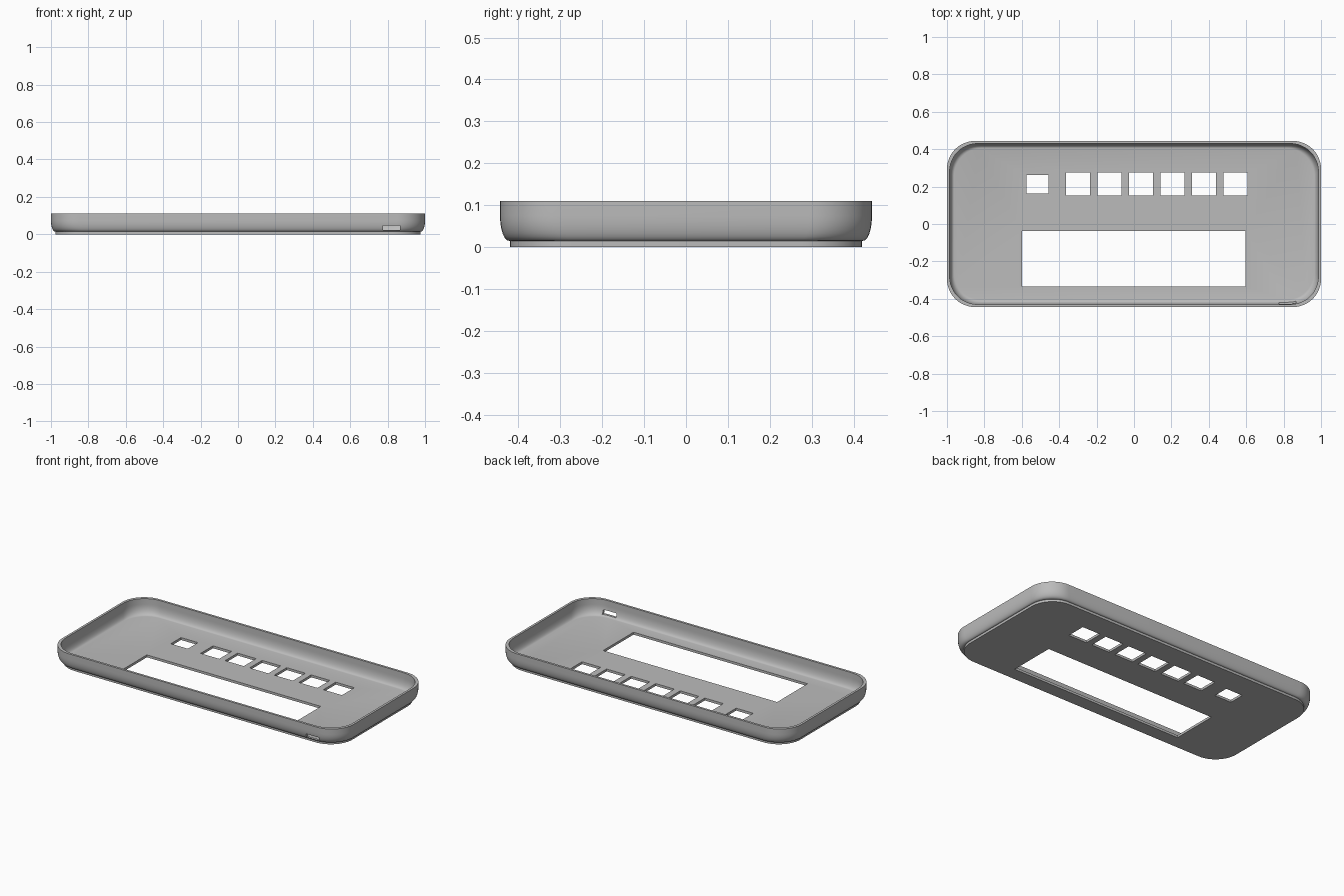
import bpy, bmesh, math

cube = bpy.data.objects.get("Cube")
if cube:
    bpy.data.objects.remove(cube, do_unlink=True)

HALF_X, HALF_Y, RADIUS, HEIGHT = 1.0, 0.444, 0.15, 0.11
FLOOR, BULGE_TOP, STEPS = 0.015, 0.075, 8

grey = bpy.data.materials.new("plain grey")
grey.use_nodes = True
grey.diffuse_color = (0.5, 0.5, 0.5, 1)
grey.node_tree.nodes["Principled BSDF"].inputs["Base Color"].default_value = (0.5, 0.5, 0.5, 1)


def ring(bm, inset, z):
    """Rounded rectangle of vertices, pulled in from the widest outline."""
    verts = []
    for quarter, (sx, sy) in enumerate([(1, 1), (-1, 1), (-1, -1), (1, -1)]):
        for i in range(13):
            a = math.radians(90 * (quarter + i / 12))
            verts.append(bm.verts.new((
                sx * (HALF_X - inset - RADIUS) + RADIUS * math.cos(a),
                sy * (HALF_Y - inset - RADIUS) + RADIUS * math.sin(a), z)))
    return verts


def curve(start, end):
    """Wall section bulging from the floor edge out to the upright rim."""
    points = []
    for i in range(STEPS + 1):
        a = math.pi / 2 * i / STEPS
        points.append((end + (start - end) * (1 - math.sin(a)),
                       FLOOR + (BULGE_TOP - FLOOR) * (1 - math.cos(a))))
    return points


# Tray: base plate, outer wall, rim, inner wall and floor as one closed shell
section = [(0.024, 0), (0.024, FLOOR)] + curve(0.021, 0) + [(0, HEIGHT), (0.014, HEIGHT)]
section += curve(0.038, 0.014)[::-1]
bm = bmesh.new()
rings = [ring(bm, *p) for p in section]
for low, high in zip(rings, rings[1:]):
    for i in range(len(low)):
        j = (i + 1) % len(low)
        bm.faces.new((low[i], low[j], high[j], high[i]))
bm.faces.new(rings[0][::-1])
bm.faces.new(rings[-1])
bmesh.ops.recalc_face_normals(bm, faces=bm.faces[:])
mesh = bpy.data.meshes.new("tray")
bm.to_mesh(mesh)
bm.free()
mesh.materials.append(grey)
tray = bpy.data.objects.new("tray", mesh)
bpy.context.collection.objects.link(tray)
bpy.context.view_layer.objects.active = tray
tray.select_set(True)


def cut(x0, x1, y0, y1, z0, z1):
    """Cut a box-shaped opening through the tray."""
    bm = bmesh.new()
    bmesh.ops.create_cube(bm, size=1)
    bmesh.ops.scale(bm, vec=(x1 - x0, y1 - y0, z1 - z0), verts=bm.verts)
    bmesh.ops.translate(bm, vec=((x0 + x1) / 2, (y0 + y1) / 2, (z0 + z1) / 2), verts=bm.verts)
    data = bpy.data.meshes.new("cutter")
    bm.to_mesh(data)
    bm.free()
    data.materials.append(grey)
    cutter = bpy.data.objects.new("cutter", data)
    bpy.context.collection.objects.link(cutter)
    cutter.hide_render = True
    mod = tray.modifiers.new("opening", 'BOOLEAN')
    mod.operation, mod.solver, mod.object = 'DIFFERENCE', 'EXACT', cutter
    bpy.ops.object.modifier_apply(modifier=mod.name)
    bpy.data.objects.remove(cutter, do_unlink=True)


# Display window, single small button hole, row of six button holes
cut(-0.6, 0.595, -0.335, -0.037, -0.1, 0.06)
cut(-0.575, -0.458, 0.162, 0.262, -0.1, 0.06)
for i in range(6):
    x = -0.364 + 0.1685 * i
    cut(x, x + 0.128, 0.153, 0.275, -0.1, 0.06)

# Socket slot through the front wall
cut(0.775, 0.865, -0.5, -0.37, 0.024, 0.048)

bpy.ops.object.shade_smooth_by_angle(angle=math.radians(30))
